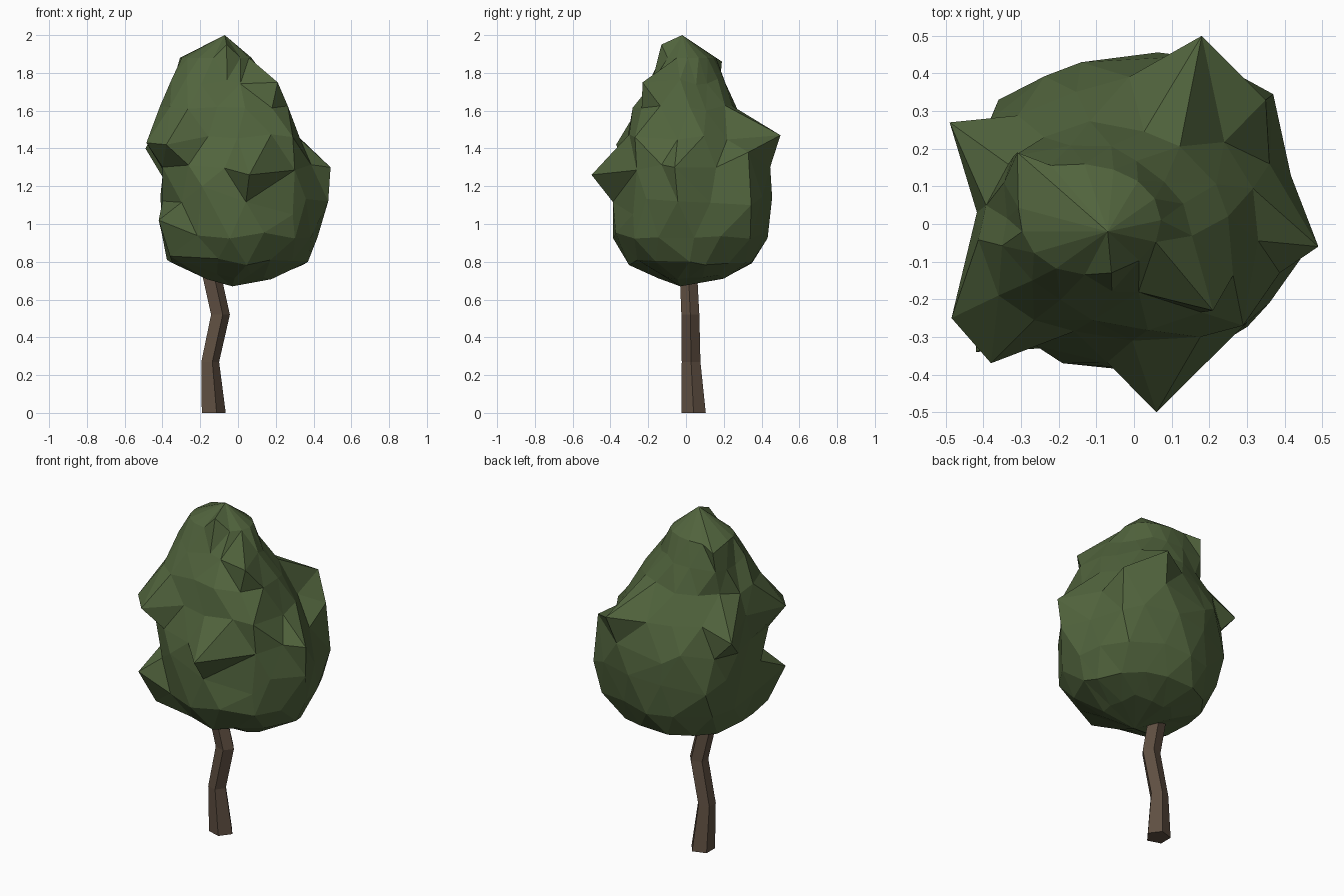
import bpy, bmesh, math, random
from mathutils import Vector

if "Cube" in bpy.data.objects:
    bpy.data.objects.remove(bpy.data.objects["Cube"])

random.seed(4)


def material(name, rgb):
    m = bpy.data.materials.new(name)
    m.diffuse_color = (*rgb, 1)
    m.use_nodes = True
    m.node_tree.nodes["Principled BSDF"].inputs["Base Color"].default_value = m.diffuse_color
    return m


def ring_solid(name, rings, sides, mat, start=0.0, twist=0.0, bottom=None, top=None):
    """Skin stacked elliptical rings (z, cx, cy, rx, ry), closed by points or flat caps."""
    bm = bmesh.new()
    loops = []
    for k, (z, cx, cy, rx, ry) in enumerate(rings):
        angles = [start + k * twist + math.tau * i / sides for i in range(sides)]
        loops.append([bm.verts.new((cx + rx * math.cos(a), cy + ry * math.sin(a), z))
                      for a in angles])
    for lo, hi in zip(loops, loops[1:]):
        for i in range(sides):
            j = (i + 1) % sides
            bm.faces.new((lo[i], lo[j], hi[j], hi[i]))
    for loop, tip in ((loops[0][::-1], bottom), (loops[-1], top)):
        if tip is None:
            bm.faces.new(loop)
        else:
            v = bm.verts.new(tip)
            for i in range(sides):
                bm.faces.new((loop[i], loop[(i + 1) % sides], v))
    mesh = bpy.data.meshes.new(name)
    mesh.materials.append(mat)
    ob = bpy.data.objects.new(name, mesh)
    bpy.context.collection.objects.link(ob)
    return ob, bm


bark = material("brown bark", (0.115, 0.079, 0.054))
leaf = material("dark green leaves", (0.083, 0.128, 0.047))

# Crooked five-sided trunk, reaching into the crown
trunk_rings = [
    (0.00, -0.135, 0.040, 0.070, 0.068),
    (0.27, -0.152, 0.027, 0.052, 0.052),
    (0.52, -0.098, 0.023, 0.055, 0.050),
    (0.80, -0.160, 0.010, 0.055, 0.048),
]
trunk, bm = ring_solid("trunk", trunk_rings, 5, bark)
bm.to_mesh(trunk.data)
bm.free()

# Crown core
crown_rings = [
    (0.72, -0.01, 0.03, 0.20, 0.18),
    (0.80, 0.00, 0.02, 0.36, 0.34),
    (0.94, 0.01, 0.03, 0.42, 0.41),
    (1.13, 0.01, 0.03, 0.44, 0.41),
    (1.30, -0.01, 0.03, 0.42, 0.38),
    (1.46, -0.05, 0.03, 0.37, 0.34),
    (1.61, -0.08, 0.00, 0.31, 0.27),
    (1.75, -0.10, 0.01, 0.24, 0.20),
    (1.88, -0.11, 0.01, 0.18, 0.14),
]
crown, bm = ring_solid("crown", crown_rings, 15, leaf, twist=math.pi / 15,
                       bottom=(-0.03, -0.03, 0.67), top=(-0.07, -0.02, 2.0))

# Uneven foliage surface
for v in bm.verts:
    if 0.7 < v.co.z < 1.85:
        v.co += Vector([random.uniform(-0.018, 0.018) for _ in range(3)])

# Lobes and hollows: scale the crown outwards or inwards from its axis so that the
# surface passes through each point, fading along tall soft patches
lobes = [
    (0.49, -0.06, 1.30), (0.06, -0.50, 1.26), (0.18, 0.50, 1.47),
    (0.37, 0.345, 1.10), (0.35, 0.33, 1.38), (-0.49, 0.27, 1.40),
    (-0.36, 0.33, 1.08), (-0.14, 0.43, 1.25), (-0.485, -0.25, 1.43),
    (-0.38, -0.37, 1.42), (-0.42, -0.34, 1.02), (-0.36, -0.26, 0.83),
    (-0.19, -0.37, 1.20), (0.29, -0.28, 1.05), (0.29, -0.27, 1.46),
    (0.21, -0.23, 1.75), (0.25, 0.02, 1.62), (-0.31, 0.19, 1.86),
    (-0.36, -0.19, 1.62), (-0.27, -0.15, 1.78), (0.37, 0.02, 0.80),
    (-0.40, 0.08, 1.25), (0.36, 0.16, 1.30), (-0.06, -0.13, 1.95),
]


def axis(z):
    """Centre of the crown at height z."""
    t = min(max((z - 1.1) / 0.6, 0), 1)
    return Vector((-0.09 * t, 0.02 * (1 - t), z))


done = set()
for p in map(Vector, lobes):
    near = min((v for v in bm.verts if v not in done), key=lambda v: (v.co - p).length)
    origin = near.co.copy()
    delta = p - origin
    grow = (p - axis(p.z)).length - (origin - axis(origin.z)).length
    for v in bm.verts:
        if v in done or v is near:
            continue
        d = v.co - p
        w = math.exp(-(d.x ** 2 + d.y ** 2 + (0.6 * d.z) ** 2) / 0.13 ** 2)
        out = v.co - axis(v.co.z)
        if out.length > 0.1:
            v.co += out.normalized() * grow * w * 0.8
    near.co = p
    done.add(near)
for v in bm.verts:
    v.co.x = max(-0.49, min(0.49, v.co.x))
    v.co.y = max(-0.50, min(0.50, v.co.y))
    v.co.z = min(2.0, v.co.z)

# Faceted triangles
bmesh.ops.triangulate(bm, faces=bm.faces[:])
bmesh.ops.recalc_face_normals(bm, faces=bm.faces[:])
bm.to_mesh(crown.data)
bm.free()
